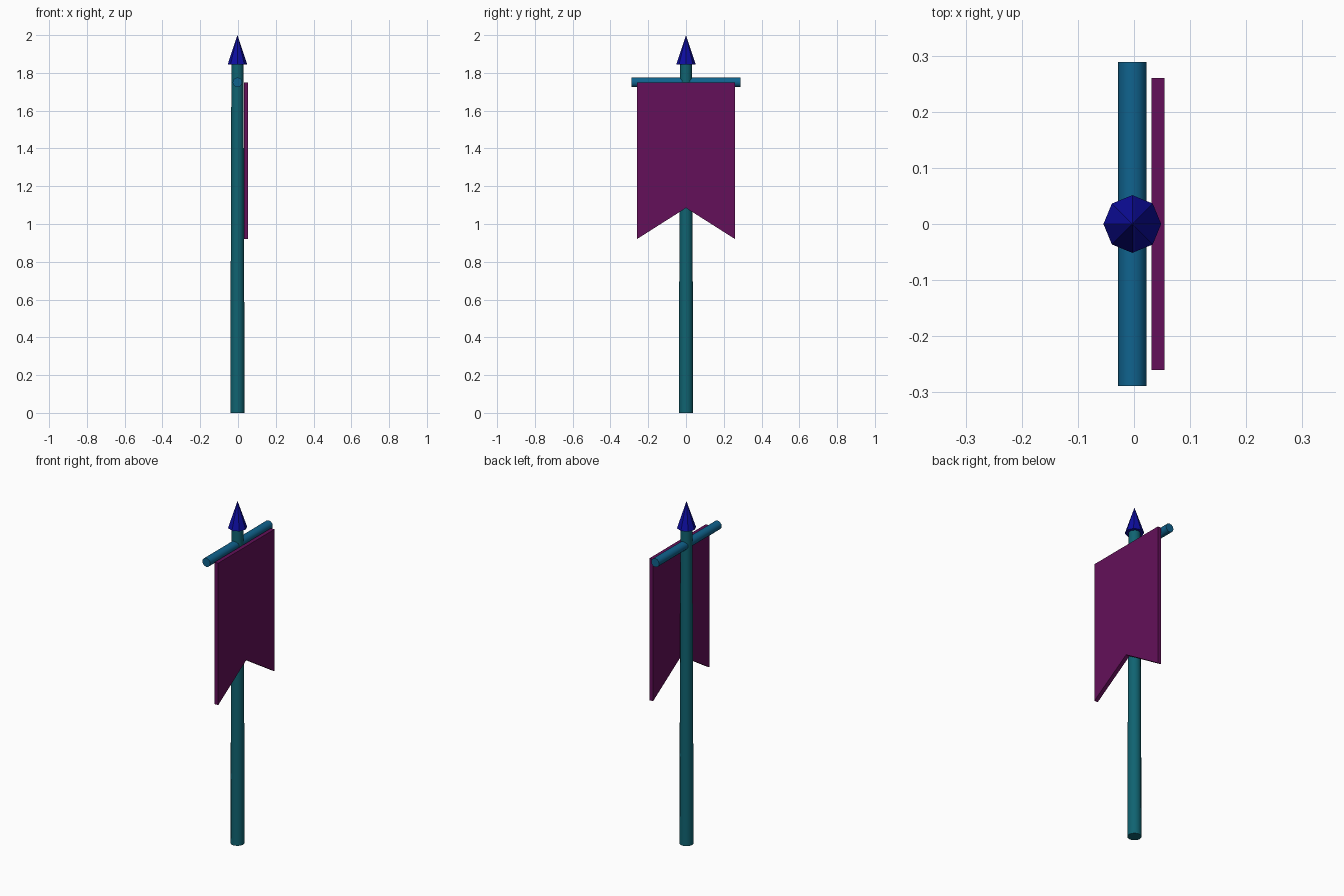
import bpy
import bmesh
from math import pi, radians

cube = bpy.data.objects.get("Cube")
if cube:
    bpy.data.objects.remove(cube, do_unlink=True)

AXIS_X = -0.003  # the pole stands slightly off centre


def material(name, rgb):
    mat = bpy.data.materials.new(name)
    mat.use_nodes = True
    mat.diffuse_color = (*rgb, 1)
    bsdf = next(n for n in mat.node_tree.nodes if n.type == 'BSDF_PRINCIPLED')
    bsdf.inputs["Base Color"].default_value = (*rgb, 1)
    return mat


def rod(name, mat, sides, r1, r2, length, centre, tilt=0, smooth=False):
    bpy.ops.mesh.primitive_cone_add(vertices=sides, radius1=r1, radius2=r2, depth=length,
                                    location=centre, rotation=(tilt, 0, 0))
    obj = bpy.context.object
    obj.name = name
    obj.data.materials.append(mat)
    if smooth:
        bpy.ops.object.shade_smooth_by_angle(angle=radians(40))
    return obj


teal = material("teal pole", (0.005, 0.125, 0.165))
blue = material("blue crossbar", (0.005, 0.125, 0.27))
navy = material("deep blue tip", (0.004, 0.004, 0.35))
purple = material("purple cloth", (0.125, 0.005, 0.1))

# Tapered pole, crossbar and pointed tip
rod("pole", teal, 12, 0.038, 0.032, 1.845, (AXIS_X, 0, 0.9225), smooth=True)
rod("crossbar", blue, 12, 0.0255, 0.0255, 0.578, (AXIS_X, 0, 1.75), tilt=pi / 2, smooth=True)
rod("tip", navy, 8, 0.0515, 0, 0.155, (AXIS_X, 0, 1.9225))

# Swallow-tailed cloth: outline extruded along x
outline = [(-0.26, 1.75), (-0.26, 0.92), (0, 1.085), (0.26, 0.92), (0.26, 1.75)]
bm = bmesh.new()
face = bm.faces.new([bm.verts.new((0.031, y, z)) for y, z in outline])
result = bmesh.ops.extrude_face_region(bm, geom=[face])
new_verts = [g for g in result["geom"] if isinstance(g, bmesh.types.BMVert)]
bmesh.ops.translate(bm, verts=new_verts, vec=(0.023, 0, 0))
bmesh.ops.recalc_face_normals(bm, faces=bm.faces)
mesh = bpy.data.meshes.new("banner_cloth")
bm.to_mesh(mesh)
bm.free()
mesh.materials.append(purple)
bpy.context.collection.objects.link(bpy.data.objects.new("banner_cloth", mesh))
